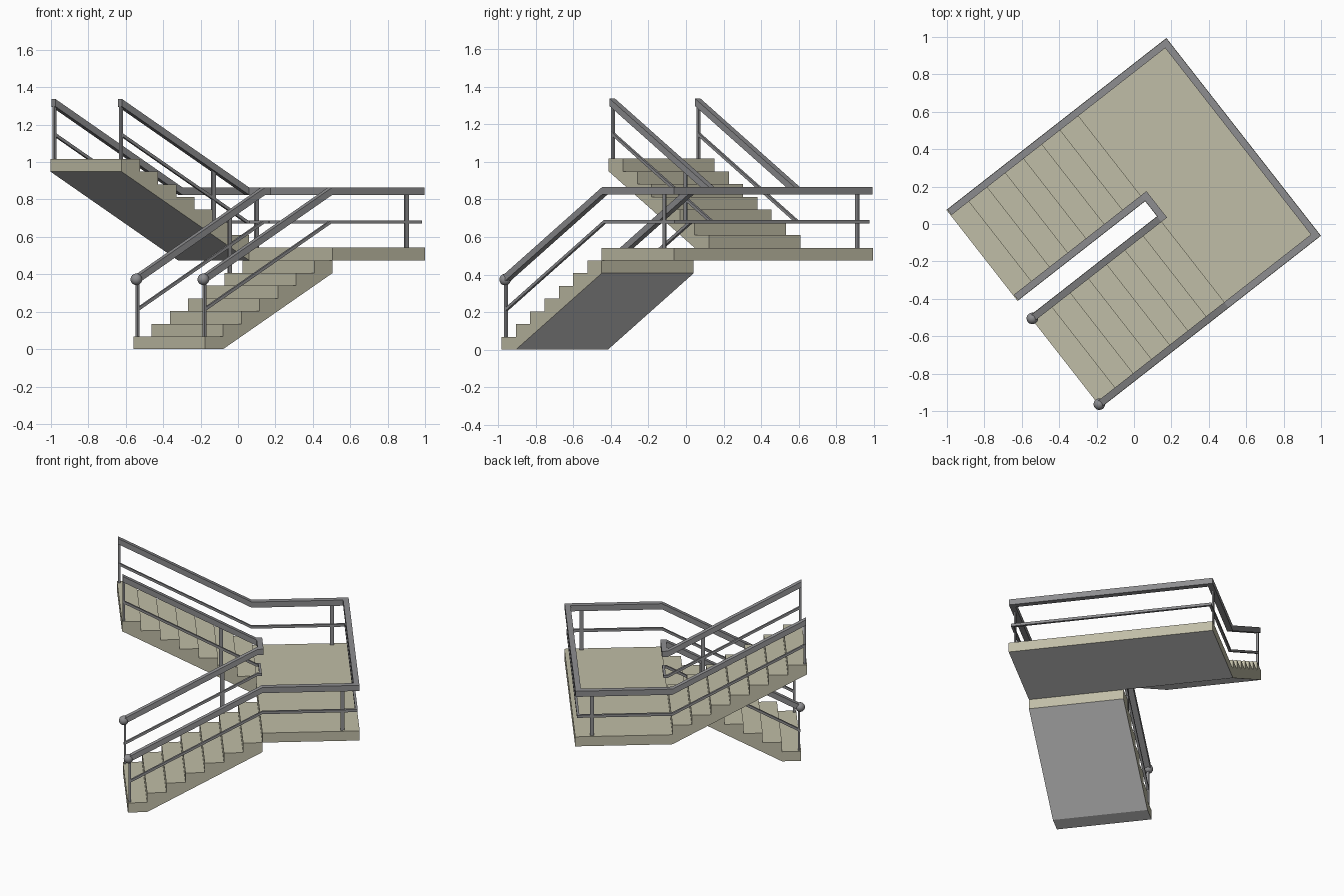
import bpy, bmesh, math
from mathutils import Matrix, Vector

if "Cube" in bpy.data.objects:
    bpy.data.objects.remove(bpy.data.objects["Cube"])

ROT = Matrix.Rotation(math.radians(38), 4, 'Z')   # whole stair is turned in plan
U0, U1, U2 = -0.744, 0.122, 0.749                 # flight start, landing start, landing end
V0, VA, VB, V3 = -0.665, -0.043, 0.059, 0.677     # outer / inner edges of both flights
N, R = 7, 0.0678                                  # steps per flight, rise
T = (U1 - U0) / N                                 # tread
ZL = R * (N + 1)                                  # landing top
INSET = 0.02


def material(name, rgb):
    m = bpy.data.materials.new(name)
    m.diffuse_color = (*rgb, 1)
    m.use_nodes = True
    m.node_tree.nodes["Principled BSDF"].inputs["Base Color"].default_value = m.diffuse_color
    return m


STONE = material("warm stone", (0.53, 0.51, 0.385))
PLASTER = material("pale underside", (0.70, 0.70, 0.70))
GREY = material("metal grey", (0.27, 0.27, 0.28))


def finish(name, bm, mats, pale_below=False):
    bmesh.ops.recalc_face_normals(bm, faces=bm.faces)
    if pale_below:                                # undersides are plain pale grey
        for f in bm.faces:
            f.normal_update()
            f.material_index = 1 if f.normal.z < -0.1 else 0
    bm.transform(ROT)
    me = bpy.data.meshes.new(name)
    bm.to_mesh(me)
    bm.free()
    for m in mats:
        me.materials.append(m)
    ob = bpy.data.objects.new(name, me)
    bpy.context.collection.objects.link(ob)
    return ob


def extrude_profile(name, pts, va, vb):
    """Extrude a (u, z) side profile across the width va..vb."""
    bm = bmesh.new()
    f = bm.faces.new([bm.verts.new((u, va, z)) for u, z in pts])
    ext = bmesh.ops.extrude_face_region(bm, geom=[f])
    verts = [g for g in ext['geom'] if isinstance(g, bmesh.types.BMVert)]
    bmesh.ops.translate(bm, verts=verts, vec=(0, vb - va, 0))
    finish(name, bm, [STONE, PLASTER], True)


def sweep(name, path, w, h):
    """Rectangular bar along a path, mitred in plan."""
    bm = bmesh.new()
    pts = [Vector(p) for p in path]
    rings = []
    for i, p in enumerate(pts):
        dirs = []
        if i > 0:
            dirs.append((p - pts[i - 1]).to_2d().normalized())
        if i < len(pts) - 1:
            dirs.append((pts[i + 1] - p).to_2d().normalized())
        d = sum(dirs, Vector((0, 0))).normalized()
        k = w / 2 / d.dot(dirs[0])
        side = Vector((-d.y, d.x, 0)) * k
        up = Vector((0, 0, h / 2))
        rings.append([bm.verts.new(p + a * side + b * up)
                      for a, b in ((-1, -1), (1, -1), (1, 1), (-1, 1))])
    for a, b in zip(rings, rings[1:]):
        for j in range(4):
            bm.faces.new((a[j], a[(j + 1) % 4], b[(j + 1) % 4], b[j]))
    bm.faces.new(rings[0])
    bm.faces.new(rings[-1])
    finish(name, bm, [GREY])


def post(name, u, v, z0, z1, wu=0.015, wv=0.015):
    bm = bmesh.new()
    bmesh.ops.create_cube(bm, size=1, matrix=Matrix.LocRotScale(
        Vector((u, v, (z0 + z1) / 2)), None, Vector((wu, wv, z1 - z0))))
    finish(name, bm, [GREY])


# Flights and landing
low = [(U0, 0)]
for i in range(N):
    low += [(U0 + i * T, (i + 1) * R), (U0 + (i + 1) * T, (i + 1) * R)]
low += [(U1, R * (N - 1)), (U0 + T, 0)]
extrude_profile("lower_flight", low, V0, VA)

up = [(U1, ZL - R)]
for i in range(N):
    up += [(U1 - i * T, ZL + (i + 1) * R), (U1 - (i + 1) * T, ZL + (i + 1) * R)]
up += [(U0, ZL + (N - 1) * R)]
extrude_profile("upper_flight", up, VB, V3)

extrude_profile("landing", [(U1, ZL - R), (U2, ZL - R), (U2, ZL), (U1, ZL)], V0, V3)

# Handrails and mid rails: up the lower flight, round the landing, up the upper flight
UE = U0 + 0.005
RISE = (U1 - UE) * R / T
HAND, MID = 0.845, 0.68


def rail_path(va, vb, uturn, z):
    return [(UE, va, z - RISE), (U1, va, z), (uturn, va, z),
            (uturn, vb, z), (U1, vb, z), (UE, vb, z + RISE)]


runs = {"outer": (V0 + INSET, V3 - INSET, U2 - INSET),
        "inner": (VA - INSET, VB + INSET, U1 + INSET)}
for side, (va, vb, ut) in runs.items():
    sweep(side + "_handrail", rail_path(va, vb, ut, HAND), 0.037, 0.04)
    sweep(side + "_mid_rail", rail_path(va, vb, ut, MID), 0.016, 0.018)
    # End posts
    post(side + "_bottom_post", UE + 0.008, va, R, HAND - RISE)
    post(side + "_top_post", UE + 0.008, vb, ZL + N * R, HAND + RISE)
    # Ball at the foot of the handrail
    bm = bmesh.new()
    bmesh.ops.create_uvsphere(bm, u_segments=20, v_segments=12, radius=0.031,
                              matrix=Matrix.Translation((UE, va, HAND - RISE)))
    for f in bm.faces:
        f.smooth = True
    finish(side + "_rail_ball", bm, [GREY])

# Flat landing posts near the outer corners
for n, v in (("front", V0 + INSET), ("back", V3 - INSET)):
    post(n + "_landing_post", 0.64, v, ZL, HAND, 0.026, 0.009)

# Flat middle posts of the inner rails
UM = -0.105
DZ = (U1 - UM) * R / T
post("lower_middle_post", UM, VA - INSET, 6 * R, HAND - DZ, 0.026, 0.009)
post("upper_middle_post", UM, VB + INSET, ZL + 2 * R, HAND + DZ, 0.026, 0.009)
